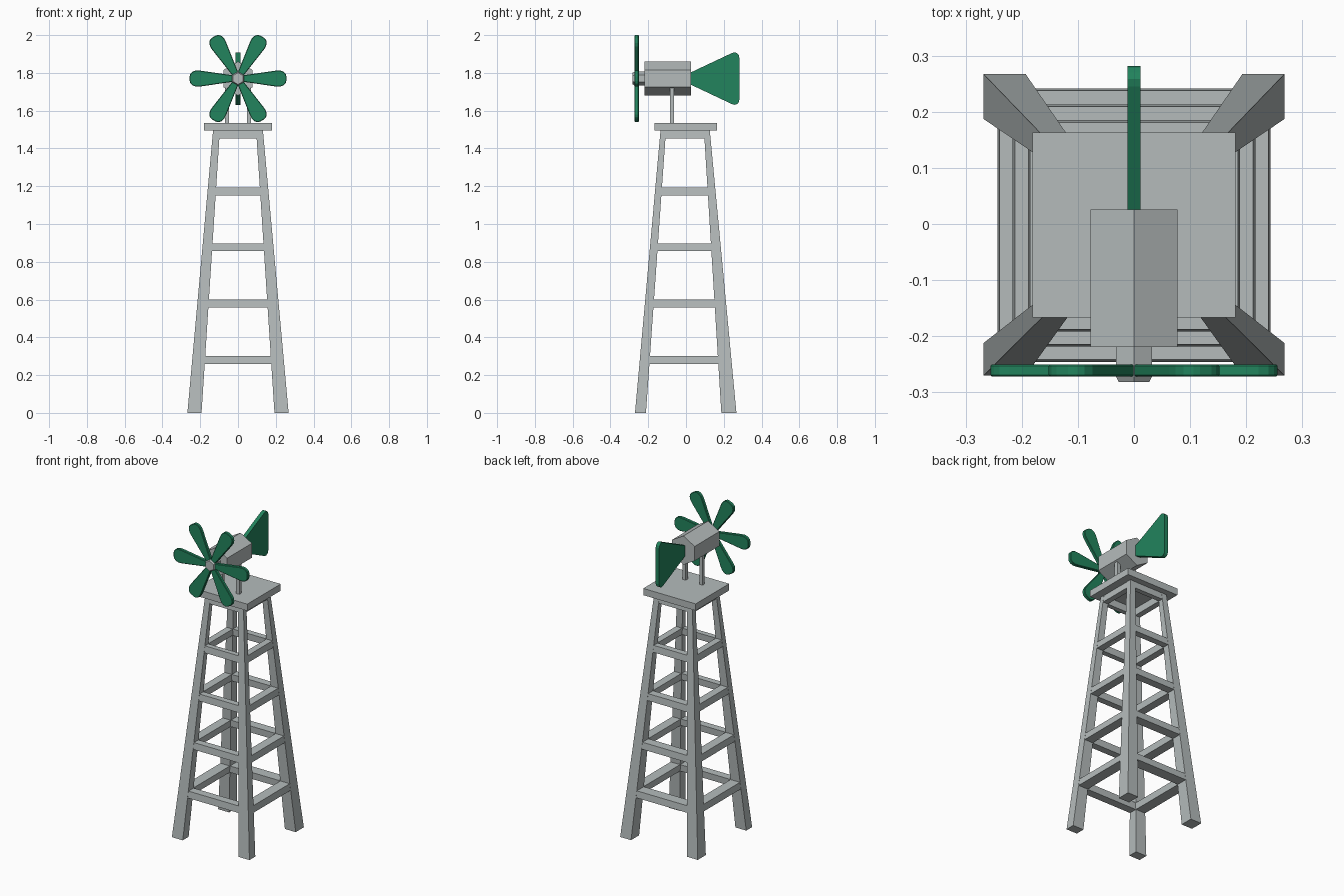
import bpy, bmesh, math
from mathutils import Vector, Matrix

if "Cube" in bpy.data.objects:
    bpy.data.objects.remove(bpy.data.objects["Cube"])


def material(name, rgb):
    m = bpy.data.materials.new(name)
    m.diffuse_color = (*rgb, 1)
    m.use_nodes = True
    m.node_tree.nodes["Principled BSDF"].inputs["Base Color"].default_value = m.diffuse_color
    return m


GREY = material("galvanised grey", (0.46, 0.50, 0.50))
GREEN = material("blade green", (0.016, 0.23, 0.11))


def loft(name, start, end, mat, bevel=0):
    """Closed solid between two matching outlines."""
    bm = bmesh.new()
    a = [bm.verts.new(p) for p in start]
    b = [bm.verts.new(p) for p in end]
    n = len(a)
    bm.faces.new(a)
    bm.faces.new(b)
    for i in range(n):
        j = (i + 1) % n
        bm.faces.new((a[i], a[j], b[j], b[i]))
    bmesh.ops.recalc_face_normals(bm, faces=bm.faces)
    me = bpy.data.meshes.new(name)
    bm.to_mesh(me)
    bm.free()
    me.materials.append(mat)
    ob = bpy.data.objects.new(name, me)
    bpy.context.collection.objects.link(ob)
    if bevel:
        mod = ob.modifiers.new("Bevel", 'BEVEL')
        mod.width = bevel
        mod.segments = 1
    return ob


def rect(x0, x1, y0, y1, z):
    return [(x0, y0, z), (x1, y0, z), (x1, y1, z), (x0, y1, z)]


def box(name, x0, x1, y0, y1, z0, z1, mat):
    return loft(name, rect(x0, x1, y0, y1, z0), rect(x0, x1, y0, y1, z1), mat)


def hexagon(r, y, z=1.77):
    return [(r * math.sin(i * math.pi / 3), y, z + r * math.cos(i * math.pi / 3))
            for i in range(6)]


# Tower leg limits interpolated by height: (foot, top)
TOP = 1.495
LIMITS = {"x_out": (0.268, 0.132), "x_in": (0.193, 0.096),
          "back_out": (0.267, 0.126), "back_in": (0.187, 0.095),
          "front_out": (-0.270, -0.135), "front_in": (-0.212, -0.106)}


def at(key, z):
    a, b = LIMITS[key]
    return a + (b - a) * z / TOP


# Four tapering legs
for sx, sname in ((-1, "left"), (1, "right")):
    for end in ("front", "back"):
        outline = [rect(sx * at("x_in", z), sx * at("x_out", z),
                        at(end + "_in", z), at(end + "_out", z), z) for z in (0, TOP)]
        loft(f"{end}_{sname}_leg", *outline, GREY)

# Cross bars flush with the sloping legs
for k, z0 in enumerate((0.26, 0.558, 0.856, 1.152, 1.452)):
    z1 = z0 + 0.042
    e = 0.001
    for end, s in (("front", -1), ("back", 1)):
        o = [rect(-at("x_in", z), at("x_in", z),
                  at(end + "_in", z) + s * e, at(end + "_out", z) - s * e, z)
             for z in (z0, z1)]
        loft(f"{end}_crossbar_{k}", *o, GREY)
    for sx, sname in ((-1, "left"), (1, "right")):
        o = [rect(sx * (at("x_in", z) + e), sx * (at("x_out", z) - e),
                  at("front_in", z), at("back_in", z), z) for z in (z0, z1)]
        loft(f"{sname}_crossbar_{k}", *o, GREY)

# Platform and the two posts carrying the housing
box("platform", -0.181, 0.181, -0.167, 0.163, 1.494, 1.536, GREY)
for sx, sname in ((-1, "left"), (1, "right")):
    box(f"{sname}_post", sx * 0.058 - 0.011, sx * 0.058 + 0.011,
        -0.086, -0.064, 1.53, 1.75, GREY)

# Hexagonal housing, shaft and hub cap
loft("housing", hexagon(0.09, -0.219), hexagon(0.09, 0.026), GREY)
loft("shaft", hexagon(0.037, -0.272), hexagon(0.037, -0.21), GREY)
loft("hub_cap", hexagon(0.031, -0.282), hexagon(0.037, -0.272), GREY)

# Six blades around the hub, widening to a rounded tip
half = [(0.02, 0.016), (0.20, 0.042), (0.222, 0.043), (0.240, 0.037), (0.252, 0.026), (0.256, 0.012)]
blade = half + [(r, -w) for r, w in reversed(half)]
for i in range(6):
    turn = Matrix.Translation((0, 0, 1.77)) @ Matrix.Rotation(i * math.pi / 3, 4, 'Y')
    o = [[turn @ Vector((r, y, w)) for r, w in blade] for y in (-0.272, -0.250)]
    loft(f"blade_{i}", *o, GREEN, 0.003)

# Tail vane with clipped corners
up = [(0.02, 0.03), (0.245, 0.136), (0.258, 0.139), (0.270, 0.135), (0.279, 0.126), (0.282, 0.112)]
vane = up + [(y, -h) for y, h in reversed(up)]
loft("tail_vane", *[[(x, y, 1.77 + h) for y, h in vane] for x in (-0.012, 0.012)], GREEN)
